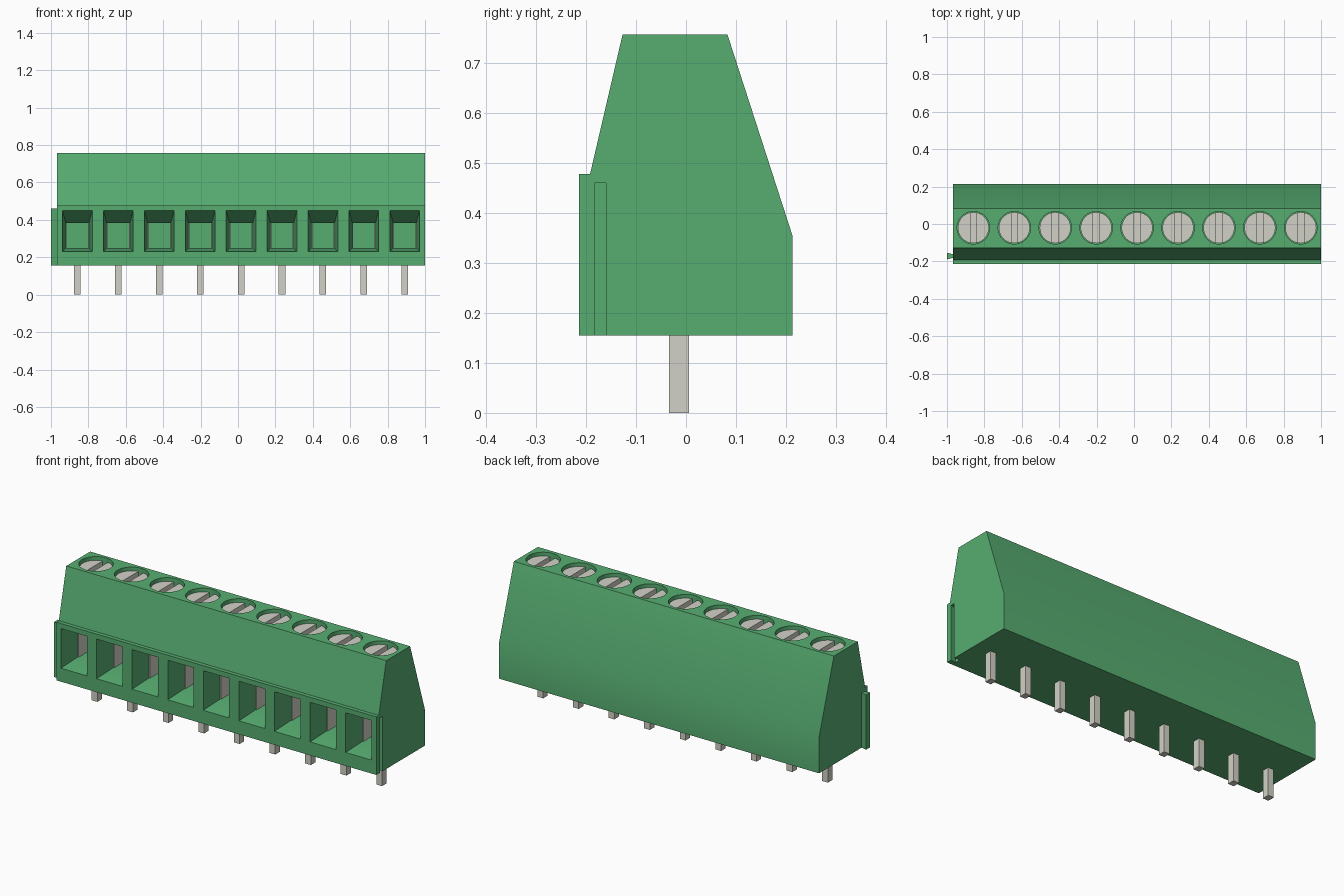
import bpy, bmesh, math

if "Cube" in bpy.data.objects:
    bpy.data.objects.remove(bpy.data.objects["Cube"])


def material(name, rgb):
    m = bpy.data.materials.new(name)
    m.use_nodes = True
    m.diffuse_color = (*rgb, 1)
    m.node_tree.nodes["Principled BSDF"].inputs["Base Color"].default_value = (*rgb, 1)
    return m


GREEN = material("green plastic", (0.095, 0.42, 0.166))
METAL = material("grey metal", (0.645, 0.639, 0.572))

X0, X1, BASE = -0.967, 1.0, 0.155
MID, PITCH, COUNT = 0.0165, 0.2188, 9
CENTRES = [MID + (i - (COUNT - 1) / 2) * PITCH for i in range(COUNT)]
SCREW_Y = -0.02


def loft(bm, start, end):
    """Closed solid between two matching outlines."""
    a = [bm.verts.new(p) for p in start]
    b = [bm.verts.new(p) for p in end]
    n = len(a)
    bm.faces.new(a)
    bm.faces.new(b[::-1])
    for i in range(n):
        j = (i + 1) % n
        bm.faces.new((a[i], b[i], b[j], a[j]))


def prism_z(bm, outline, z0, z1):
    loft(bm, [(x, y, z0) for x, y in outline], [(x, y, z1) for x, y in outline])


def box(bm, xa, xb, ya, yb, za, zb):
    prism_z(bm, [(xa, ya), (xb, ya), (xb, yb), (xa, yb)], za, zb)


def circle(cx, cy, r, n=48):
    return [(cx + r * math.cos(2 * math.pi * i / n),
             cy + r * math.sin(2 * math.pi * i / n)) for i in range(n)]


def finish(bm, name, mat):
    bmesh.ops.recalc_face_normals(bm, faces=bm.faces)
    me = bpy.data.meshes.new(name)
    bm.to_mesh(me)
    bm.free()
    me.materials.append(mat)
    ob = bpy.data.objects.new(name, me)
    bpy.context.collection.objects.link(ob)
    return ob


def cut(target, cutter):
    """Subtract the cutter, keep the result and drop the cutter."""
    cutter.hide_render = True
    mod = target.modifiers.new("cut", 'BOOLEAN')
    mod.operation = 'DIFFERENCE'
    mod.solver = 'EXACT'
    mod.object = cutter
    graph = bpy.context.evaluated_depsgraph_get()
    result = bpy.data.meshes.new_from_object(target.evaluated_get(graph))
    target.modifiers.clear()
    target.data = result
    bpy.data.objects.remove(cutter)


def smooth(ob):
    bpy.ops.object.select_all(action='DESELECT')
    ob.select_set(True)
    bpy.context.view_layer.objects.active = ob
    bpy.ops.object.shade_smooth_by_angle(angle=math.radians(25))


# Housing: side profile extruded along x
profile = [(-0.214, BASE), (0.213, BASE), (0.213, 0.355), (0.083, 0.757),
           (-0.127, 0.757), (-0.192, 0.478), (-0.214, 0.478)]
bm = bmesh.new()
loft(bm, [(X0, y, z) for y, z in profile], [(X1, y, z) for y, z in profile])
housing = finish(bm, "housing", GREEN)

# Wire entries: tapered funnel in front of a straight chamber
FUNNEL_Y, BACK_Y = -0.095, 0.09
IN_W, IN_Z0, IN_Z1 = 0.062, 0.25, 0.383


def rect(cx, y, w, z0, z1):
    return [(cx - w, y, z0), (cx + w, y, z0), (cx + w, y, z1), (cx - w, y, z1)]


bm = bmesh.new()
for cx in CENTRES:
    rings = [rect(cx, -0.234, 0.0825, 0.2266, 0.4613),
             rect(cx, FUNNEL_Y, IN_W, IN_Z0, IN_Z1),
             rect(cx, BACK_Y, IN_W, IN_Z0, IN_Z1)]
    vs = [[bm.verts.new(p) for p in r] for r in rings]
    bm.faces.new(vs[0])
    bm.faces.new(vs[2][::-1])
    for a, b in zip(vs, vs[1:]):
        for i in range(4):
            j = (i + 1) % 4
            bm.faces.new((a[i], b[i], b[j], a[j]))
cut(housing, finish(bm, "entry_cutter", GREEN))

# Screw wells in the top
bm = bmesh.new()
for cx in CENTRES:
    prism_z(bm, circle(cx, SCREW_Y, 0.087), 0.66, 0.80)
cut(housing, finish(bm, "well_cutter", GREEN))

# Dovetail groove on the left end
RAIL_Y, RAIL_TOP = -0.1715, 0.46
bm = bmesh.new()
prism_z(bm, [(0.967, RAIL_Y - 0.018), (1.004, RAIL_Y - 0.011),
             (1.004, RAIL_Y + 0.011), (0.967, RAIL_Y + 0.018)], 0.1, RAIL_TOP)
cut(housing, finish(bm, "groove_cutter", GREEN))
smooth(housing)

# Matching dovetail rail on the right end
bm = bmesh.new()
prism_z(bm, [(-1.0, RAIL_Y - 0.018), (X0 + 0.002, RAIL_Y - 0.009),
             (X0 + 0.002, RAIL_Y + 0.009), (-1.0, RAIL_Y + 0.018)], BASE, RAIL_TOP)
finish(bm, "dovetail_rail", GREEN)

for i, cx in enumerate(CENTRES, 1):
    # Slotted screw: base disc with two half discs on top
    R, SLOT, TOP = 0.083, 0.016, 0.738
    bm = bmesh.new()
    prism_z(bm, circle(cx, SCREW_Y, R), 0.655, TOP - 0.03)
    a0 = math.acos(SLOT / R)
    for side in (-1, 1):
        arc = [a0 * (2 * k / 22 - 1) for k in range(23)]
        prism_z(bm, [(cx + side * R * math.cos(a), SCREW_Y + R * math.sin(a))
                     for a in arc], TOP - 0.03, TOP)
    smooth(finish(bm, f"screw_{i}", METAL))

    # Metal clamp walls lining the chamber
    bm = bmesh.new()
    for side in (-1, 1):
        xa, xb = sorted((cx + side * (IN_W - 0.005), cx + side * (IN_W + 0.001)))
        box(bm, xa, xb, FUNNEL_Y + 0.003, BACK_Y + 0.001, IN_Z0 - 0.001, IN_Z1 + 0.001)
    finish(bm, f"clamp_{i}", METAL)

    # Solder pin
    bm = bmesh.new()
    box(bm, cx - 0.0175, cx + 0.0175, -0.034, 0.006, 0.0, BASE + 0.02)
    finish(bm, f"pin_{i}", METAL)
